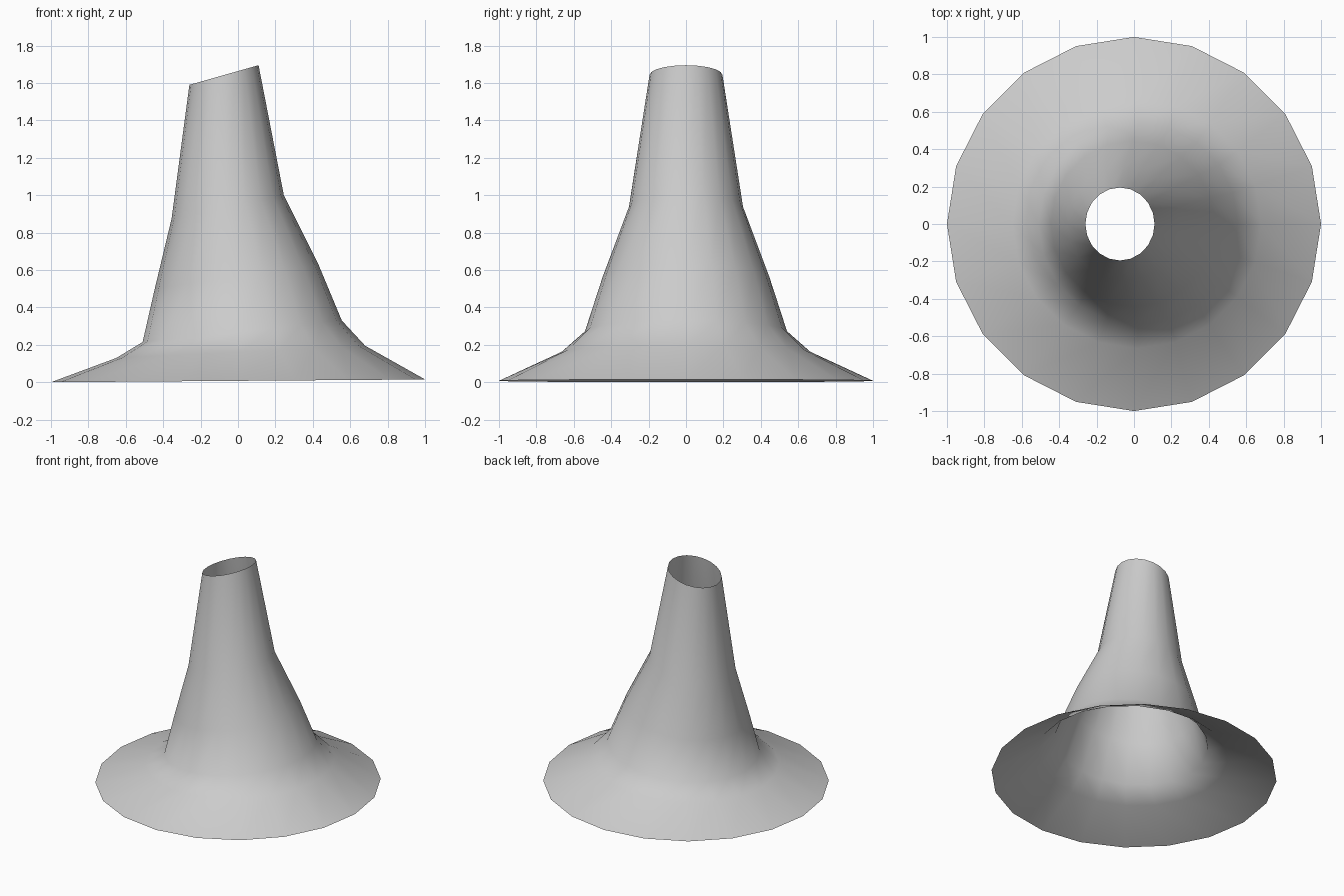
import bpy, bmesh, math

if "Cube" in bpy.data.objects:
    bpy.data.objects.remove(bpy.data.objects["Cube"])

SIDES = 20
# Tilted rings, bottom to top: left x, left z, right x, right z, half depth in y
RINGS = [
    (-1.00, 0.00, 1.00, 0.015, 1.00),
    (-0.65, 0.13, 0.68, 0.195, 0.665),
    (-0.51, 0.215, 0.555, 0.33, 0.54),
    (-0.445, 0.50, 0.43, 0.63, 0.445),
    (-0.355, 0.875, 0.245, 1.00, 0.305),
    (-0.26, 1.59, 0.11, 1.695, 0.195),
]


def add_ring(bm, x0, z0, x1, z1, ry):
    verts = []
    for i in range(SIDES):
        a = 2 * math.pi * i / SIDES
        t = (1 + math.cos(a)) / 2
        verts.append(bm.verts.new((x0 + (x1 - x0) * t, ry * math.sin(a), z0 + (z1 - z0) * t)))
    return verts


# Open flared funnel, skinned between the rings
bm = bmesh.new()
loops = [add_ring(bm, *r) for r in RINGS]
for low, high in zip(loops, loops[1:]):
    for i in range(SIDES):
        j = (i + 1) % SIDES
        bm.faces.new((low[i], low[j], high[j], high[i])).smooth = True

mesh = bpy.data.meshes.new("flared_funnel")
bm.to_mesh(mesh)
bm.free()
funnel = bpy.data.objects.new("flared_funnel", mesh)
bpy.context.collection.objects.link(funnel)
